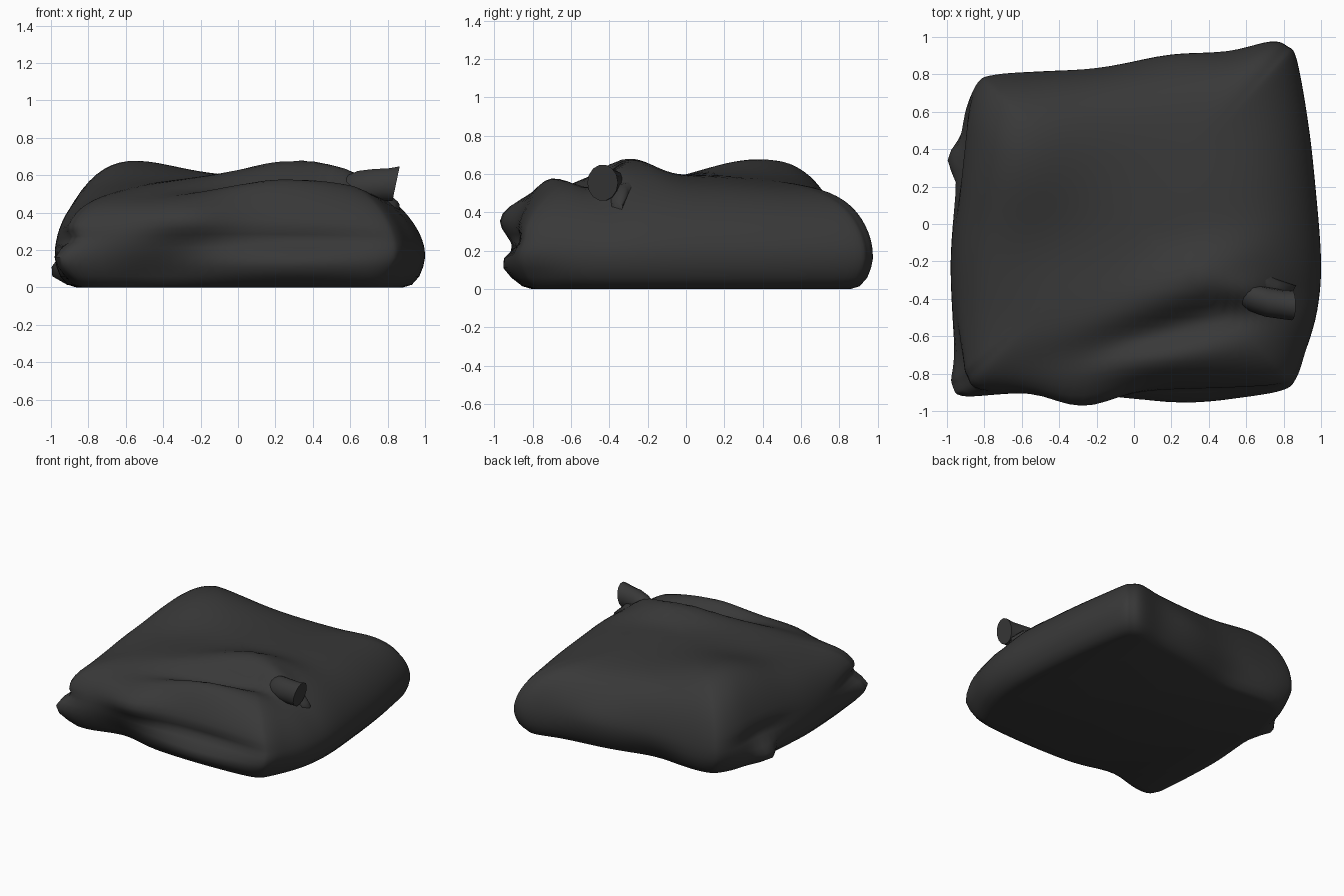
import bpy, bmesh, math
from mathutils import Vector

mat = bpy.data.materials.new("dark_fabric")
mat.diffuse_color = (0.04, 0.04, 0.04, 1)


def catmull(pts, sub):
    out, n = [], len(pts)
    for i in range(n):
        a, b, c, d = (Vector(pts[(i + k) % n]) for k in (-1, 0, 1, 2))
        for j in range(sub):
            t = j / sub
            out.append(0.5 * (2 * b + (c - a) * t + (2 * a - 5 * b + 4 * c - d) * t * t
                              + (3 * b - a - 3 * c + d) * t ** 3))
    return out


def bump(x, y, cx, cy, rx, ry, ang=0):
    c, s = math.cos(ang), math.sin(ang)
    u, v = (x - cx) * c + (y - cy) * s, (y - cy) * c - (x - cx) * s
    return math.exp(-(u / rx) ** 2 - (v / ry) ** 2)


def height(x, y):
    # sagging top with a raised back left, a fold ridge, a valley and a front roll
    h = 0.60 - 0.13 * max(x, 0) ** 3
    h += 0.105 * bump(x, y, -0.68, 0.40, 0.42, 0.42)
    h -= 0.035 * bump(x, y, 0.4, 0.65, 0.5, 0.4)
    h -= 0.03 * bump(x, y, -0.5, -0.1, 0.35, 0.28)
    h += 0.085 * bump(x, y, 0.33, -0.29, 0.36, 0.15, 0.35)
    h += 0.07 * bump(x, y, 0.62, -0.38, 0.16, 0.1)
    h -= 0.09 * bump(x, y, 0.2, -0.56, 0.6, 0.095, 0.26)
    h += 0.05 * bump(x, y, 0.15, -0.74, 0.4, 0.11, 0.12)
    h -= 0.07 * bump(x, y, -0.75, -0.6, 0.4, 0.4)
    return h


def build(name, rings):
    bm = bmesh.new()
    rows = [[bm.verts.new(p) for p in r] for r in rings]
    n = len(rows[0])
    for a, b in zip(rows, rows[1:]):
        for i in range(n):
            k = (i + 1) % n
            bm.faces.new((a[i], a[k], b[k], b[i]))
    for row in (rows[0], rows[-1]):
        bm.faces.new(row)
    bmesh.ops.recalc_face_normals(bm, faces=bm.faces)
    me = bpy.data.meshes.new(name)
    bm.to_mesh(me)
    bm.free()
    me.materials.append(mat)
    ob = bpy.data.objects.new(name, me)
    bpy.context.collection.objects.link(ob)
    bpy.context.view_layer.objects.active = ob
    ob.select_set(True)
    bpy.ops.object.shade_smooth_by_angle(angle=math.radians(60))
    ob.select_set(False)
    return ob


# Bundle body: rounded outline lofted up to the sagging top
outline = [(-0.93, -0.84), (-0.85, -0.91), (-0.5, -0.92), (-0.15, -0.91), (0.25, -0.91), (0.6, -0.9),
           (0.8, -0.88), (0.87, -0.83), (0.92, -0.68), (0.98, -0.46), (1.0, -0.2), (0.97, 0.2),
           (0.93, 0.55), (0.87, 0.88), (0.82, 0.95), (0.73, 0.975), (0.5, 0.92), (0.2, 0.88),
           (-0.2, 0.84), (-0.5, 0.82), (-0.75, 0.80), (-0.84, 0.76), (-0.9, 0.62), (-0.93, 0.4),
           (-0.96, 0.1), (-0.98, -0.2), (-0.97, -0.5), (-0.95, -0.75)]
loop = catmull(outline, 5)

# Local pushes: centre, radii, offset
pushes = [((-0.27, -0.88, 0.38), (0.24, 0.3, 0.12), (0, -0.10, 0)),      # front roll nose
          ((0.3, -0.91, 0.12), (0.42, 0.2, 0.08), (0, -0.055, 0)),       # lower front roll
          ((0.3, -0.91, 0.25), (0.5, 0.2, 0.05), (0, 0.04, 0)),          # crease above it
          ((-0.45, -0.88, 0.06), (0.22, 0.2, 0.15), (0, 0.09, 0)),       # hollow beside it
          ((-0.95, -0.88, 0.14), (0.13, 0.13, 0.07), (-0.05, -0.03, 0)), # corner flap
          ((-0.95, -0.85, 0.26), (0.15, 0.25, 0.04), (0.05, 0.02, 0)),   # crease above flap
          ((-0.93, 0.35, 0.07), (0.15, 0.1, 0.08), (-0.09, 0, 0)),       # left flap
          ((-0.93, 0.38, 0.25), (0.15, 0.25, 0.05), (0.04, 0, 0)),       # left crease
          ((-0.25, 0.82, 0.03), (0.25, 0.2, 0.13), (0, -0.05, 0)),       # back hollow
          ((-0.85, 0.75, 0.03), (0.15, 0.15, 0.12), (0.02, -0.02, 0)),   # back left corner tuck
          ((0.9, -0.83, 0.03), (0.15, 0.15, 0.1), (-0.04, 0.02, 0)),     # front right corner tuck
          ((0.2, 0.87, 0.25), (0.25, 0.15, 0.15), (0, 0.03, 0))]         # back bulge


def shaped(p):
    p = Vector(p)
    off = Vector()
    for c, r, d in pushes:
        off += Vector(d) * math.exp(-sum(((p[i] - c[i]) / r[i]) ** 2 for i in range(3)))
    return p + off


rings = [[shaped((p.x * s, p.y * s, z)) for p in loop]
         for s, z in ((0.88, 0), (0.93, 0.015), (0.97, 0.06), (0.99, 0.11), (1, 0.16))]
for s in (0.998, 0.993, 0.985, 0.975, 0.96, 0.94, 0.915, 0.885, 0.85, 0.81, 0.77, 0.73, 0.69,
          0.65, 0.6, 0.55, 0.5, 0.44, 0.38, 0.31, 0.24, 0.16, 0.08, 0.02):
    ring = []
    for p in loop:
        x, y = p.x * s, p.y * s
        ring.append(shaped((x, y, 0.18 + (height(x, y) - 0.18) * (1 - s ** 6) ** 0.57)))
    rings.append(ring)
build("bundle_body", rings)

# Gathered stub at the right end of the fold ridge
stub = []
for x, y, z, ry, rz in ((0.52, -0.36, 0.53, 0.05, 0.05), (0.62, -0.39, 0.54, 0.075, 0.085),
                        (0.7, -0.415, 0.545, 0.08, 0.09), (0.79, -0.43, 0.55, 0.078, 0.09),
                        (0.845, -0.435, 0.555, 0.08, 0.095)):
    stub.append([(x + 0.02 * math.sin(a), y + ry * math.cos(a), z + rz * math.sin(a))
                 for a in (i * math.tau / 14 for i in range(14))])
build("gathered_stub", stub)

# Small side pleat running back from the stub
pleat = []
for x, y, z, r in ((0.57, -0.18, 0.52, 0.05), (0.64, -0.28, 0.52, 0.05), (0.75, -0.35, 0.5, 0.05),
                   (0.85, -0.36, 0.43, 0.03)):
    pleat.append([(x + 0.5 * r * math.cos(a), y + r * math.cos(a), z + r * math.sin(a))
                  for a in (i * math.tau / 10 for i in range(10))])
build("side_pleat", pleat)
